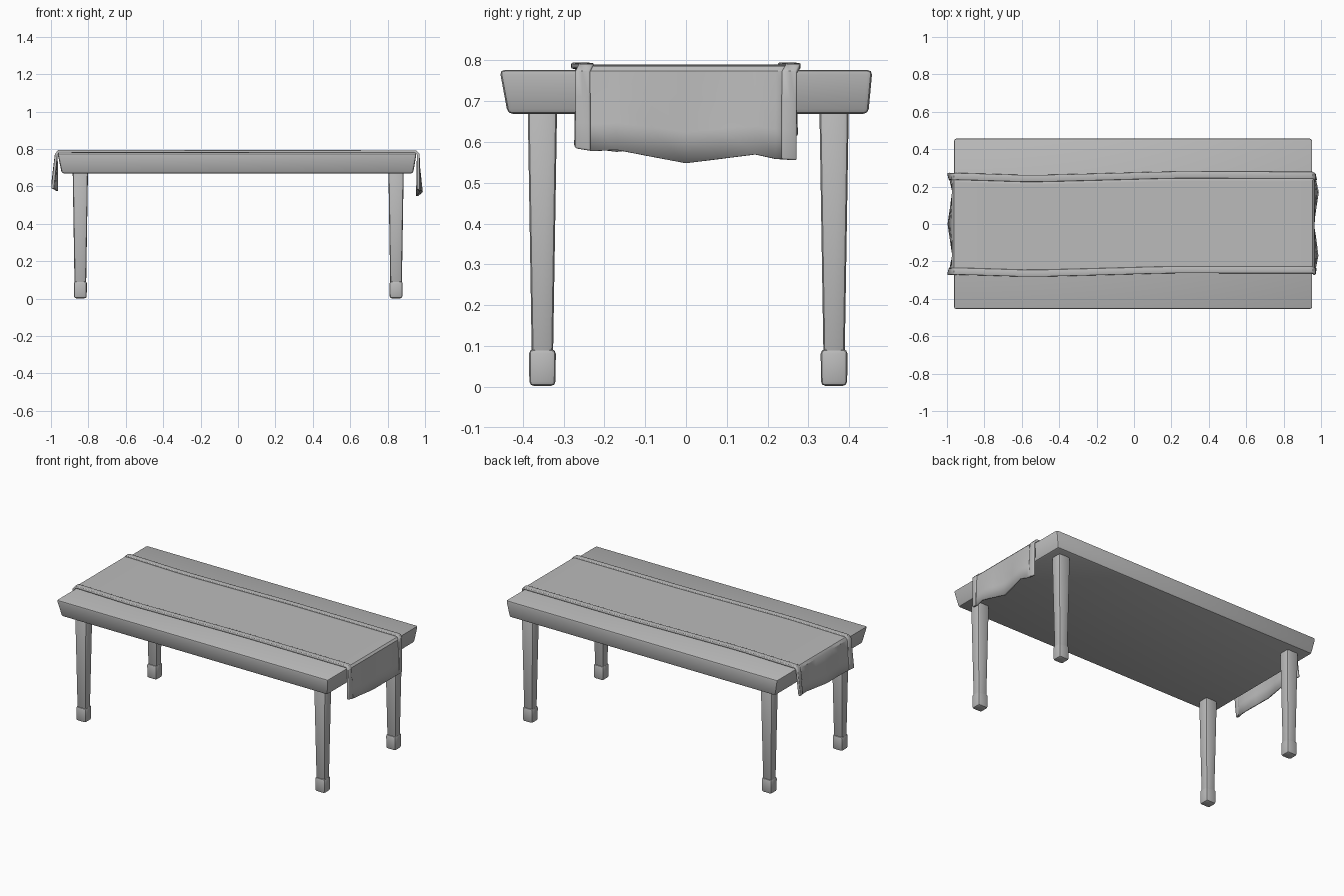
import bpy, bmesh, math

if "Cube" in bpy.data.objects:
    bpy.data.objects.remove(bpy.data.objects["Cube"])

mat = bpy.data.materials.new("plain grey")
mat.diffuse_color = (0.5, 0.5, 0.5, 1)
mat.use_nodes = True
mat.node_tree.nodes["Principled BSDF"].inputs["Base Color"].default_value = mat.diffuse_color


def make(name, bm, smooth=35):
    me = bpy.data.meshes.new(name)
    bmesh.ops.recalc_face_normals(bm, faces=bm.faces) if name.find("runner") < 0 else None
    bm.to_mesh(me)
    bm.free()
    me.materials.append(mat)
    ob = bpy.data.objects.new(name, me)
    bpy.context.collection.objects.link(ob)
    bpy.ops.object.select_all(action='DESELECT')
    ob.select_set(True)
    bpy.context.view_layer.objects.active = ob
    bpy.ops.object.shade_smooth_by_angle(angle=math.radians(smooth))
    return ob


def tapered_box(name, bottom, top, bevel, segments=2):
    """bottom / top = (x0, x1, y0, y1, z)"""
    bm = bmesh.new()
    rings = []
    for x0, x1, y0, y1, z in (bottom, top):
        rings.append([bm.verts.new((x, y, z)) for x, y in
                      ((x0, y0), (x1, y0), (x1, y1), (x0, y1))])
    lo, hi = rings
    bm.faces.new(lo[::-1])
    bm.faces.new(hi)
    for i in range(4):
        j = (i + 1) % 4
        bm.faces.new((lo[i], lo[j], hi[j], hi[i]))
    bmesh.ops.bevel(bm, geom=bm.edges[:], offset=bevel, segments=segments,
                    profile=0.5, affect='EDGES')
    return make(name, bm)


def block(cx, cy, hx, hy, z):
    return (cx - hx, cx + hx, cy - hy, cy + hy, z)


# table top, narrower underneath
tapered_box("table_top", (-0.942, 0.936, -0.437, 0.447, 0.669),
            (-0.965, 0.955, -0.457, 0.457, 0.777), 0.012)

# four tapered legs with feet
for side, cx in (("left", -0.843), ("right", 0.845)):
    for end, cy in (("front", -0.352), ("back", 0.363)):
        tapered_box(f"{end}_{side}_leg", block(cx, cy, 0.031, 0.026, 0.07),
                    block(cx, cy, 0.041, 0.036, 0.685), 0.012)
        tapered_box(f"{end}_{side}_foot", block(cx, cy, 0.034, 0.032, 0.002),
                    block(cx, cy, 0.035, 0.033, 0.092), 0.011)


def interp(pts, v):
    if v <= pts[0][0]:
        return pts[0][1]
    for (a, fa), (b, fb) in zip(pts, pts[1:]):
        if v <= b:
            return fa + (fb - fa) * (v - a) / (b - a)
    return pts[-1][1]


# lower edges of the hanging cloth, as height and outward reach across y
LEFT_Z = [(-0.275, 0.59), (-0.17, 0.576), (0, 0.595), (0.17, 0.60), (0.275, 0.617)]
LEFT_X = [(-0.275, -0.995), (-0.17, -0.972), (0, -0.997), (0.17, -0.972), (0.275, -0.995)]
RIGHT_Z = [(-0.275, 0.585), (-0.23, 0.578), (-0.17, 0.581), (0, 0.548),
           (0.17, 0.57), (0.22, 0.559), (0.275, 0.555)]
RIGHT_X = [(-0.275, 0.965), (-0.16, 0.988), (0, 0.962), (0.17, 0.988), (0.275, 0.965)]
SHIFT = [(-1, 0.002), (-0.9, 0.0), (-0.55, -0.011), (-0.2, -0.002), (0.2, 0.009), (1, 0.008)]


def cloth_line(y, out):
    """Points of one lengthwise line of the runner, lifted by out."""
    pts = []
    lz, lx = interp(LEFT_Z, y), interp(LEFT_X, y)
    rz, rx = interp(RIGHT_Z, y), interp(RIGHT_X, y)
    for t in (1, 0.66, 0.33, 0):
        pts.append((-0.974 + (lx + 0.974) * t - out, 0.774 + (lz - 0.774) * t))
    pts.append((-0.962, 0.789 + out))
    n = 16
    for i in range(n + 1):
        x = -0.945 + 1.885 * i / n
        pts.append((x, 0.790 + out - 0.002 * (x + 0.95) / 1.9))
    pts.append((0.955, 0.786 + out))
    for t in (0, 0.33, 0.66, 1):
        pts.append((0.966 + (rx - 0.966) * t + out, 0.774 + (rz - 0.774) * t))
    return [(x, y + interp(SHIFT, x) * (abs(x) < 0.96), z) for x, z in pts]


def cloth(name, ys, out, thickness):
    bm = bmesh.new()
    rows = [[bm.verts.new(p) for p in cloth_line(y, out)] for y in ys]
    for a, b in zip(rows, rows[1:]):
        for i in range(len(a) - 1):
            bm.faces.new((a[i], a[i + 1], b[i + 1], b[i]))
    ob = make(name, bm)
    sol = ob.modifiers.new("thickness", 'SOLIDIFY')
    sol.thickness = thickness
    sol.offset = -1
    return ob


# table runner with a raised hem along each long side
cloth("runner", [-0.255, -0.23, -0.17, -0.085, 0, 0.085, 0.17, 0.22, 0.255], 0, 0.01)
for name, s in (("front_runner_hem", -1), ("back_runner_hem", 1)):
    ob = cloth(name, sorted((s * 0.235, s * 0.255, s * 0.272)), 0.005, 0.015)
    bev = ob.modifiers.new("soft edge", 'BEVEL')
    bev.width = 0.004
    bev.segments = 2
    bev.limit_method = 'ANGLE'
    bev.angle_limit = math.radians(60)
